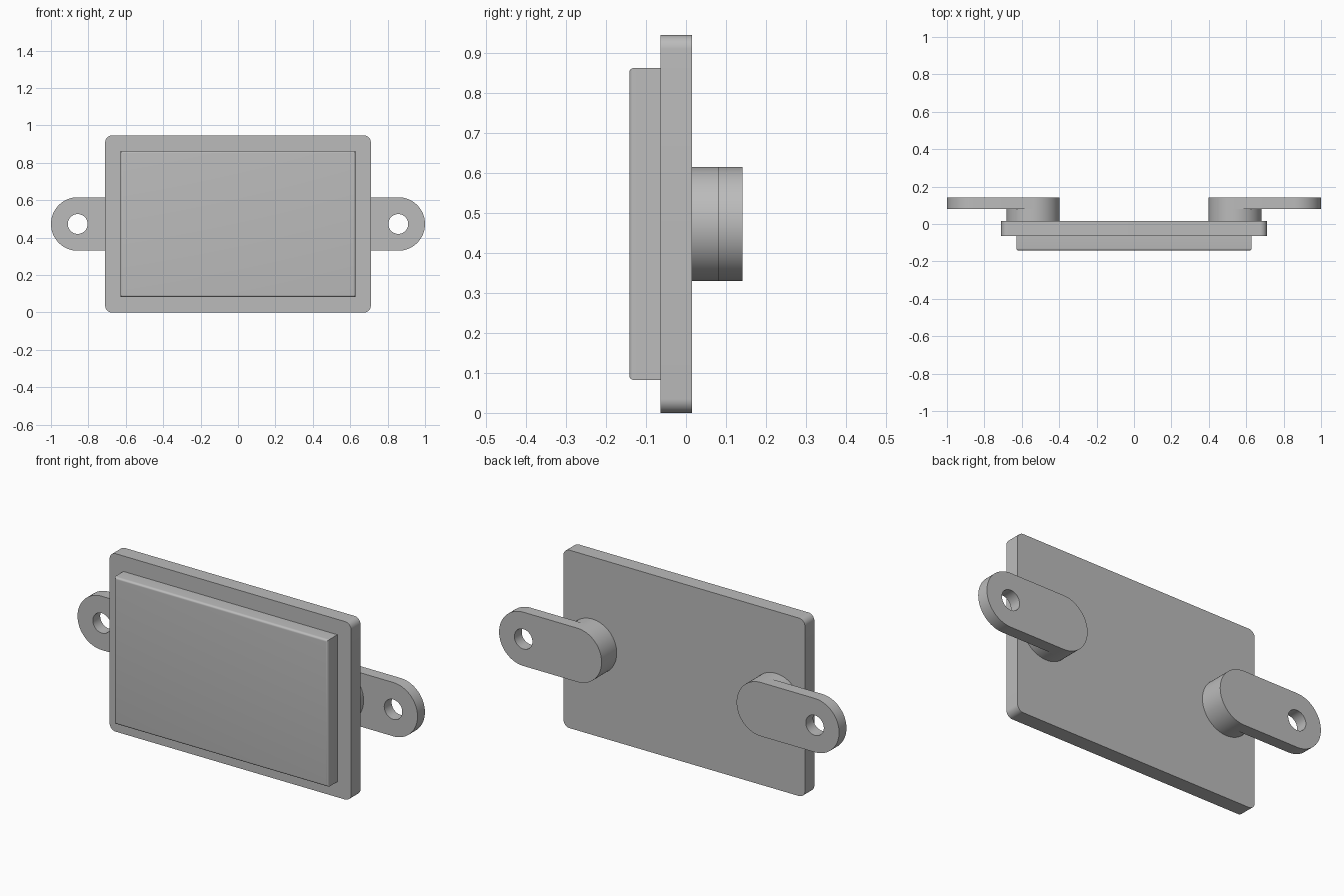
import bpy, bmesh, math
from math import cos, sin, pi

cube = bpy.data.objects.get("Cube")
if cube:
    bpy.data.objects.remove(cube, do_unlink=True)

grey = bpy.data.materials.new("plain_grey")
grey.use_nodes = True
COLOUR = (0.5, 0.5, 0.5, 1)
grey.diffuse_color = COLOUR
grey.node_tree.nodes["Principled BSDF"].inputs["Base Color"].default_value = COLOUR

MID_Z = 0.473


def arc(cx, cz, r, start, end, steps):
    """Points along an arc in the x-z plane."""
    return [(cx + r * cos(start + (end - start) * i / steps),
             cz + r * sin(start + (end - start) * i / steps)) for i in range(steps + 1)]


def circle(cx, cz, r, steps=64):
    return arc(cx, cz, r, 0, 2 * pi, steps)[:-1]


def rounded_rect(half_x, half_z, r):
    corners = [(1, 1), (-1, 1), (-1, -1), (1, -1)]
    return [p for i, (sx, sz) in enumerate(corners)
            for p in arc(sx * (half_x - r), MID_Z + sz * (half_z - r), r,
                         i * pi / 2, (i + 1) * pi / 2, 10)]


def prism(name, loops, y0, y1):
    """Fill an outline (with optional holes) and extrude it from y0 to y1."""
    bm = bmesh.new()
    edges = []
    for loop in loops:
        vs = [bm.verts.new((x, y0, z)) for x, z in loop]
        edges += [bm.edges.new((a, b)) for a, b in zip(vs, vs[1:] + vs[:1])]
    if len(loops) == 1:
        bm.faces.new(vs)
    else:
        bmesh.ops.triangle_fill(bm, edges=edges, use_beauty=True)
    ext = bmesh.ops.extrude_face_region(bm, geom=bm.faces[:], use_keep_orig=True)
    moved = [g for g in ext["geom"] if isinstance(g, bmesh.types.BMVert)]
    bmesh.ops.translate(bm, verts=moved, vec=(0, y1 - y0, 0))
    bmesh.ops.recalc_face_normals(bm, faces=bm.faces[:])
    return finish(name, bm)


def finish(name, bm):
    mesh = bpy.data.meshes.new(name)
    bm.to_mesh(mesh)
    bm.free()
    mesh.materials.append(grey)
    obj = bpy.data.objects.new(name, mesh)
    bpy.context.collection.objects.link(obj)
    bpy.ops.object.select_all(action="DESELECT")
    obj.select_set(True)
    bpy.context.view_layer.objects.active = obj
    bpy.ops.object.shade_smooth_by_angle(angle=math.radians(30))
    return obj


# Back plate with rounded corners
prism("back_plate", [rounded_rect(0.71, MID_Z, 0.035)], -0.064, 0.015)

# Raised front panel, its front rim softly rounded
bm = bmesh.new()
bmesh.ops.create_cube(bm, size=1)
bmesh.ops.scale(bm, vec=(1.258, 0.078, 0.782), verts=bm.verts)
bmesh.ops.translate(bm, vec=(0, -0.103, MID_Z), verts=bm.verts)
rim = [e for e in bm.edges if all(v.co.y < -0.103 for v in e.verts)]
bmesh.ops.bevel(bm, geom=rim, offset=0.012, segments=6, profile=0.5, affect="EDGES")
finish("front_panel", bm)

# Mounting lugs: a round standoff carrying a drilled tab on each side
R = 0.143
INNER, OUTER, HOLE = 0.54, 0.857, 0.053
for side, label in ((1, "left"), (-1, "right")):
    prism(label + "_standoff", [circle(side * INNER, MID_Z, R)], 0.015, 0.08)
    slot = arc(OUTER, MID_Z, R, -pi / 2, pi / 2, 32) + arc(INNER, MID_Z, R, pi / 2, 3 * pi / 2, 32)
    slot = [(side * x, z) for x, z in slot]
    prism(label + "_tab", [slot, circle(side * OUTER, MID_Z, HOLE, 40)], 0.08, 0.142)
